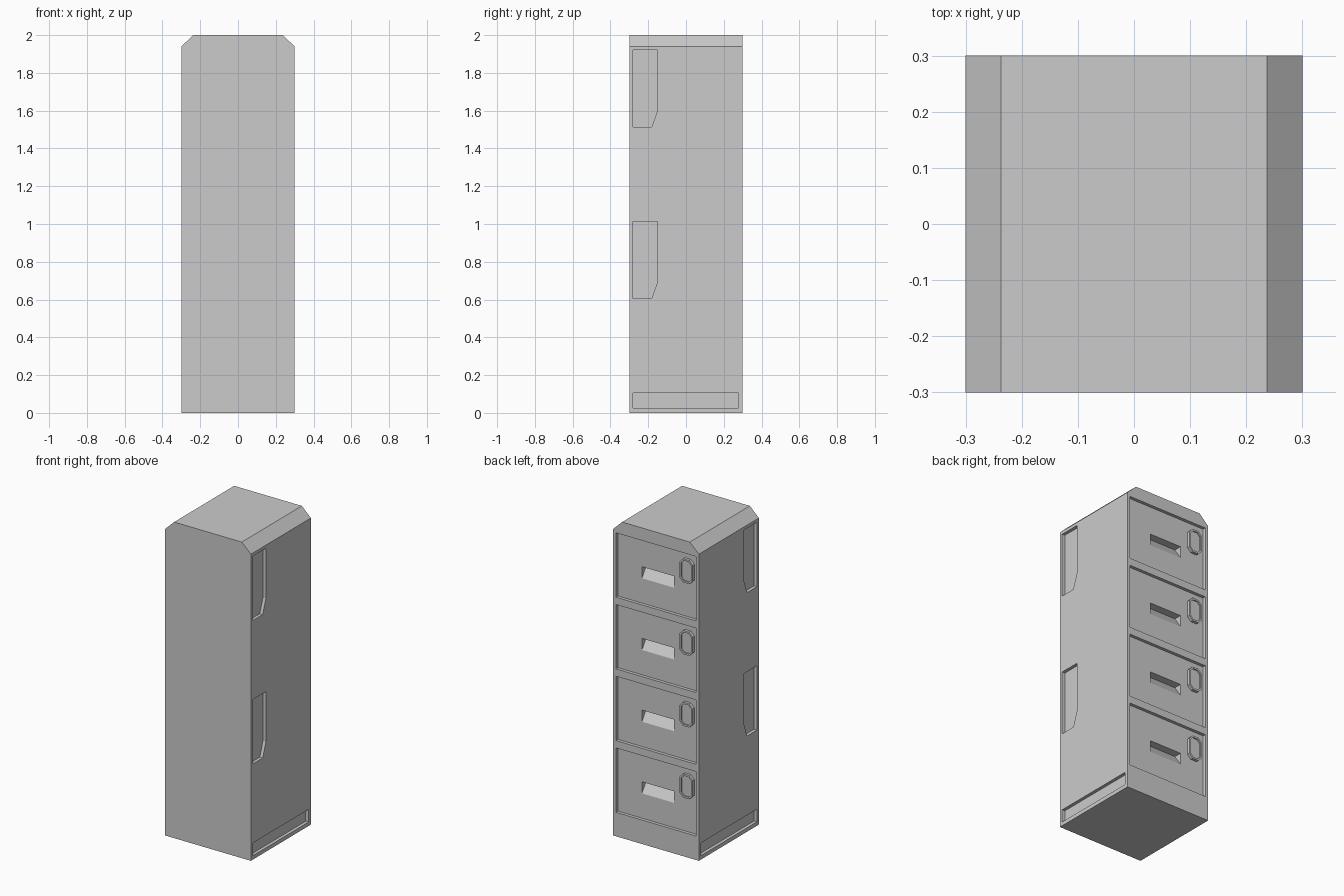
import bpy, bmesh
from mathutils import Vector

if "Cube" in bpy.data.objects:
    bpy.data.objects.remove(bpy.data.objects["Cube"])


def prism(bm, pts, axis, a, b):
    """Extrude a 2D polygon along an axis (0 = x with y,z points; 1 = y with x,z points)."""
    def pos(p, d):
        return (d, p[0], p[1]) if axis == 0 else (p[0], d, p[1])
    base = bm.faces.new([bm.verts.new(pos(p, a)) for p in pts])
    ext = bmesh.ops.extrude_face_region(bm, geom=[base])["geom"]
    shift = Vector(pos((0, 0), b - a))
    bmesh.ops.translate(bm, vec=shift, verts=[v for v in ext if isinstance(v, bmesh.types.BMVert)])
    return [f for f in ext if isinstance(f, bmesh.types.BMFace)][0]


def rect(u0, u1, v0, v1):
    return [(u0, v0), (u1, v0), (u1, v1), (u0, v1)]


def finish(name, bm):
    bmesh.ops.recalc_face_normals(bm, faces=bm.faces[:])
    me = bpy.data.meshes.new(name)
    bm.to_mesh(me)
    bm.free()
    ob = bpy.data.objects.new(name, me)
    bpy.context.collection.objects.link(ob)
    return ob


def cut(target, cutter):
    cutter.hide_render = True
    mod = target.modifiers.new("cut", "BOOLEAN")
    mod.operation, mod.solver, mod.object = "DIFFERENCE", "EXACT", cutter
    bpy.context.view_layer.objects.active = target
    bpy.ops.object.modifier_apply(modifier=mod.name)
    bpy.data.objects.remove(cutter)


DEPTH = 0.02
FLOOR = 0.3 - DEPTH
drawer_bottoms = [0.152 + 0.4537 * i for i in range(4)]

# Cabinet body with chamfered top edges
bm = bmesh.new()
prism(bm, [(-0.3, 0), (0.3, 0), (0.3, 1.94), (0.237, 2), (-0.237, 2), (-0.3, 1.94)], 1, -0.3, 0.3)
body = finish("cabinet_body", bm)

# Drawer recesses on the back, grip and kick panels on both sides
bm = bmesh.new()
for z in drawer_bottoms:
    prism(bm, rect(-0.28, 0.28, z, z + 0.407), 1, FLOOR, 0.35)
for s in (-1, 1):
    for z in (drawer_bottoms[1], drawer_bottoms[3]):
        prism(bm, [(-0.28, z), (-0.182, z), (-0.15, z + 0.09), (-0.15, z + 0.407), (-0.28, z + 0.407)],
              0, s * FLOOR, s * 0.35)
    prism(bm, rect(-0.28, 0.277, 0.025, 0.105), 0, s * FLOOR, s * 0.35)
cut(body, finish("recess_cutter", bm))

# Wedge-shaped finger pulls in the drawers
bm = bmesh.new()
for z in drawer_bottoms:
    z0, z1 = z + 0.157, z + 0.23
    prism(bm, [(0.29, z0), (FLOOR, z0), (FLOOR - 0.05, z1), (0.29, z1)], 0, -0.112, 0.112)
cut(body, finish("pull_cutter", bm))

# Raised locks with a shallow sunk face
for i, z in enumerate(drawer_bottoms):
    bm = bmesh.new()
    x0, x1, z0, z1, c = -0.255, -0.163, z + 0.218, z + 0.368, 0.025
    face = prism(bm, [(x0 + c, z0), (x1 - c, z0), (x1, z0 + c), (x1, z1 - c),
                      (x1 - c, z1), (x0 + c, z1), (x0, z1 - c), (x0, z0 + c)], 1, FLOOR - 0.005, 0.298)
    bmesh.ops.recalc_face_normals(bm, faces=bm.faces[:])
    bmesh.ops.inset_region(bm, faces=[face], thickness=0.012)
    inner = bmesh.ops.extrude_face_region(bm, geom=[face])["geom"]
    bmesh.ops.translate(bm, vec=(0, -0.008, 0), verts=[v for v in inner if isinstance(v, bmesh.types.BMVert)])
    if face.is_valid:
        bmesh.ops.delete(bm, geom=[face], context="FACES_ONLY")
    finish(f"drawer_lock_{i + 1}", bm)
